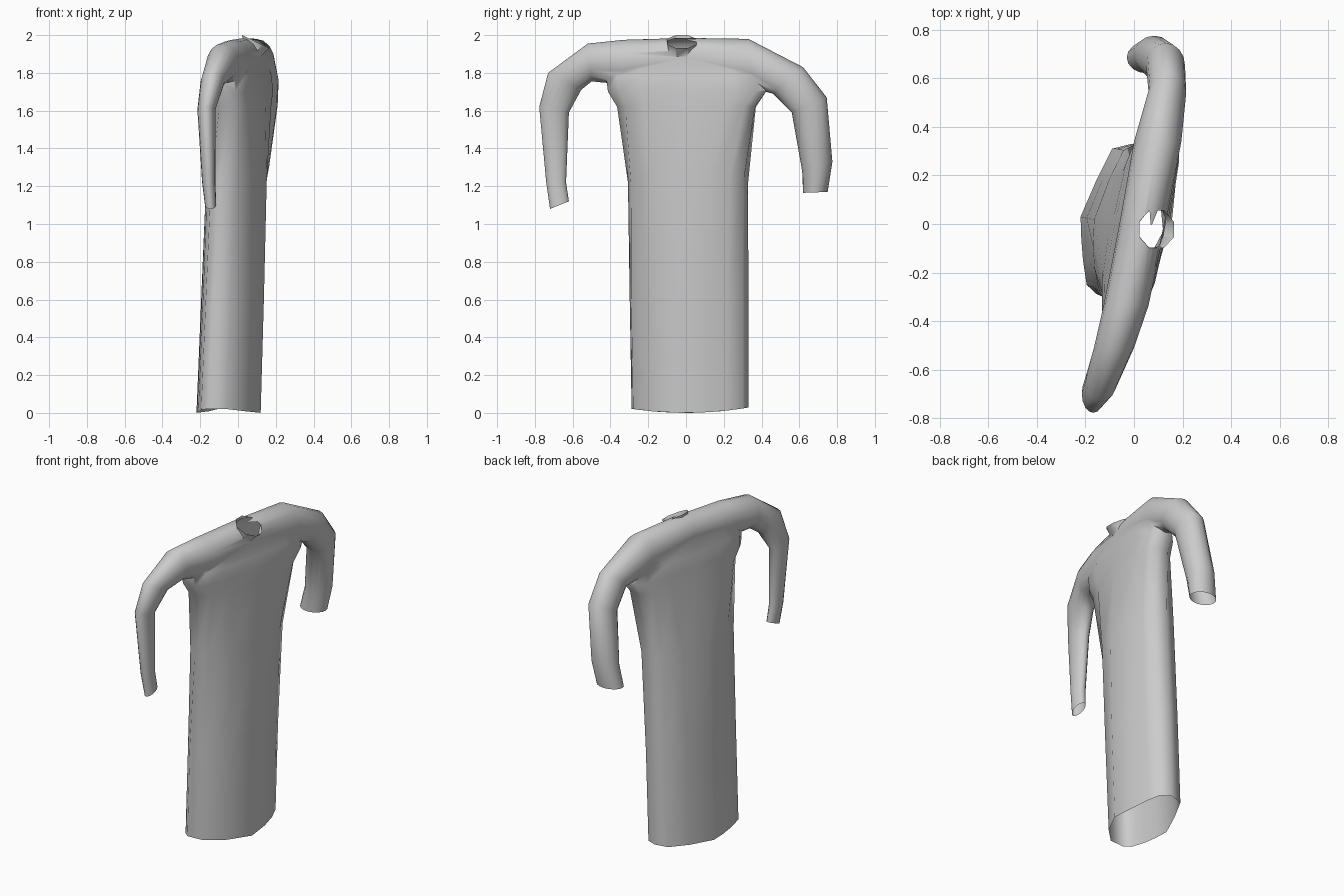
import bpy, bmesh
from math import cos, sin, tau, copysign
from mathutils import Vector

if "Cube" in bpy.data.objects:
    bpy.data.objects.remove(bpy.data.objects["Cube"])


def loft(name, rings):
    """Closed solid through a list of rings with equal point counts."""
    bm = bmesh.new()
    loops = [[bm.verts.new(p) for p in ring] for ring in rings]
    n = len(loops[0])
    for a, b in zip(loops, loops[1:]):
        for i in range(n):
            j = (i + 1) % n
            bm.faces.new((a[i], a[j], b[j], b[i]))
    bm.faces.new(loops[0][::-1])
    bm.faces.new(loops[-1])
    bmesh.ops.recalc_face_normals(bm, faces=bm.faces)
    me = bpy.data.meshes.new(name)
    bm.to_mesh(me)
    bm.free()
    ob = bpy.data.objects.new(name, me)
    bpy.context.collection.objects.link(ob)
    return ob


# Gown body: the hem outline (x, y) blends into a rounded bar at the shoulders
hem = [(.12, -.03), (.105, .12), (.085, .22), (.055, .30), (-.01, .33), (-.09, .31),
       (-.155, .18), (-.22, .03), (-.217, -.06), (-.21, -.15), (-.195, -.25),
       (-.155, -.288), (-.06, -.28), (.04, -.18)]
# z, x min, x max, y min, y max, blend to bar
levels = [(0, -.22, .12, -.29, .33, 0), (.6, -.195, .137, -.30, .33, 0),
          (1.22, -.165, .152, -.31, .33, .2), (1.62, -.10, .145, -.37, .375, .85),
          (1.70, -.09, .142, -.42, .43, 1), (1.78, -.08, .138, -.43, .42, 1),
          (1.90, -.05, .11, -.36, .34, 1)]


def power(v, e):
    return copysign(abs(v) ** e, v)


def body_ring(z, x0, x1, y0, y1, w):
    ring = []
    for i, (x, y) in enumerate(hem):
        a = tau * i / len(hem)
        hy = y0 + (y + .29) / .62 * (y1 - y0)
        hx = x0 + (x + .22) / .34 * (x1 - x0) + .1 * w * hy
        by = (y0 + y1) / 2 + (y1 - y0) / 2 * power(sin(a), .65)
        bx = (x0 + x1) / 2 + (x1 - x0) / 2 * power(cos(a), .65) + .2 * by
        ring.append((hx + w * (bx - hx), hy + w * (by - hy), z))
    return ring


gown = loft("gown", [body_ring(*l) for l in levels])

# Sleeves and yoke: outer (y, z), inner (y, z), x min, x max
sections = [(-.72, 1.08, -.62, 1.12, -.175, -.115),
            (-.74, 1.22, -.635, 1.22, -.19, -.12),
            (-.777, 1.62, -.62, 1.59, -.215, -.12),
            (-.73, 1.80, -.555, 1.71, -.198, -.07),
            (-.52, 1.955, -.50, 1.755, -.165, 0),
            (-.33, 1.975, -.34, 1.74, -.125, .06),
            (0, 1.985, 0, 1.78, -.06, .13),
            (.33, 1.98, .35, 1.72, 0, .195),
            (.62, 1.83, .46, 1.69, .06, .215),
            (.745, 1.67, .56, 1.59, .05, .21),
            (.775, 1.33, .615, 1.28, .0, .165),
            (.75, 1.17, .62, 1.165, -.03, .14)]


def sleeve_ring(ya, za, yb, zb, x0, x1):
    c = Vector(((x0 + x1) / 2, (ya + yb) / 2, (za + zb) / 2))
    up = Vector((0, (ya - yb) / 2, (za - zb) / 2))
    side = Vector(((x1 - x0) / 2, 0, 0))
    return [c + up * cos(tau * i / 16) + side * sin(tau * i / 16) for i in range(16)]


sleeves = loft("sleeves", [sleeve_ring(*s) for s in sections])


# Collar: short tube with a rim tilted towards +x
def collar_ring(cx, rx, ry, z, tilt):
    pts = []
    for i in range(8):
        a = tau * (i + .5) / 8
        dx = rx * cos(a)
        pts.append((cx + dx, -.022 + ry * sin(a), z - tilt * dx))
    return pts


collar = loft("collar", [collar_ring(.075, .05, .07, 1.90, .3),
                         collar_ring(.093, .077, .084, 1.966, .48)])

# Merge into one surface
bpy.context.view_layer.objects.active = gown
for part in (sleeves, collar):
    m = gown.modifiers.new("merge", 'BOOLEAN')
    m.operation, m.solver, m.object = 'UNION', 'EXACT', part
    bpy.ops.object.modifier_apply(modifier=m.name)
    bpy.data.objects.remove(part)

# Open the hem, cuffs and neck
bm = bmesh.new()
bm.from_mesh(gown.data)
rim = Vector((.48, 0, 1)).normalized()


def is_cap(f):
    f.normal_update()
    vs = [v.co for v in f.verts]
    top = max(v.z for v in vs)
    return (top < .05 or (top < 1.19 and min(abs(v.y) for v in vs) > .6)
            or (min(v.z for v in vs) > 1.915 and f.normal.dot(rim) > .998
                and abs((f.calc_center_median() - Vector((.093, -.022, 1.966))).dot(rim)) < .004))


bmesh.ops.delete(bm, geom=[f for f in bm.faces if is_cap(f)], context='FACES')
# Hem rises slightly at both sides
for v in bm.verts:
    if v.co.z < .05:
        v.co.z = .025 * (v.co.y / .31) ** 2
bm.to_mesh(gown.data)
bm.free()
gown.select_set(True)
bpy.ops.object.shade_smooth_by_angle(angle=1.1)
